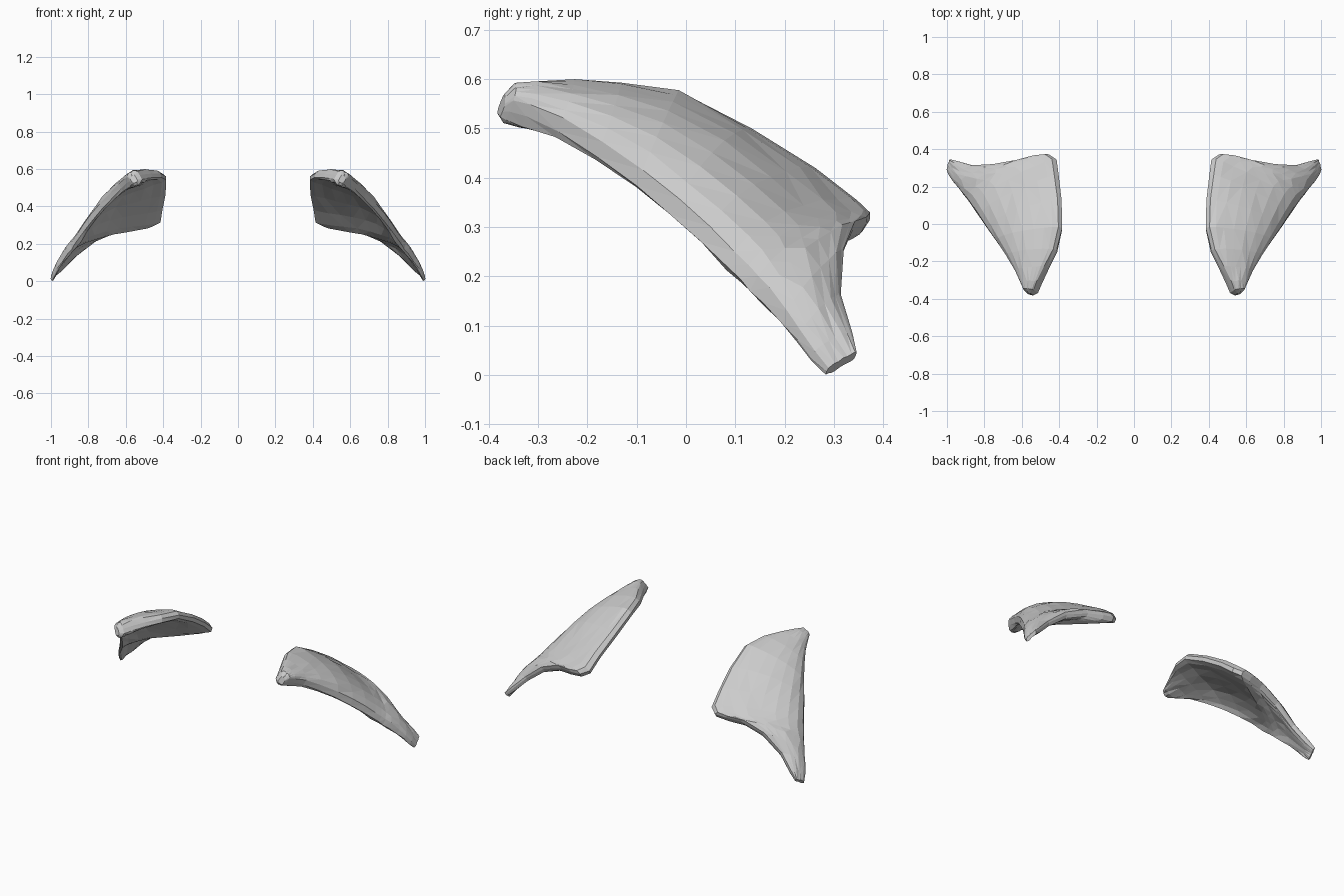
import bpy, bmesh, math, random
from mathutils import Vector

cube = bpy.data.objects.get("Cube")
if cube:
    bpy.data.objects.remove(cube)

bone = bpy.data.materials.new("pale grey")
bone.use_nodes = True
bone.diffuse_color = (0.6, 0.6, 0.6, 1)
bone.node_tree.nodes["Principled BSDF"].inputs["Base Color"].default_value = (0.6, 0.6, 0.6, 1)

# Ribs of the blade: outer edge point, inner/back edge point, half thickness, bulge
RIBS = [
    ((.57, -.372, .535), (.545, -.376, .555), .022, 0),
    ((.58, -.358, .535), (.525, -.36, .567), .042, 0),
    ((.595, -.325, .525), (.505, -.315, .572), .046, .003),
    ((.625, -.26, .495), (.465, -.235, .577), .042, .015),
    ((.675, -.18, .445), (.415, -.14, .577), .038, .032),
    ((.73, -.10, .385), (.385, -.02, .562), .038, .045),
    ((.78, -.03, .325), (.388, .13, .485), .037, .052),
    ((.82, .03, .268), (.403, .26, .40), .038, .052),
    ((.855, .08, .22), (.415, .345, .335), .04, .048),
    ((.875, .11, .192), (.455, .372, .312), .04, .045),
    ((.89, .13, .172), (.52, .365, .305), .036, .042),
    ((.91, .155, .148), (.61, .34, .297), .032, .038),
    ((.94, .195, .105), (.74, .317, .245), .028, .03),
    ((.965, .225, .07), (.86, .312, .155), .024, .018),
    ((.985, .255, .035), (.94, .335, .075), .02, .008),
    ((.998, .285, .006), (.98, .345, .04), .012, 0),
]
NORMAL = Vector((.48, .32, .81)).normalized()
RING = 20


def rib_ring(bm, outer, inner, half, bulge, rng):
    """One closed, blunt-edged cross-section, arched mostly near the outer edge."""
    a, b = Vector(outer), Vector(inner)
    ring = []
    for i in range(RING):
        t = math.tau * i / RING
        s = .5 - .5 * math.cos(t)
        lift = math.copysign(abs(math.sin(t)) ** .45, math.sin(t)) * half
        lift += math.sin(math.pi * s ** .65) * bulge + rng.uniform(-.003, .003)
        ring.append(bm.verts.new(a.lerp(b, s) + NORMAL * lift))
    return ring


def make_blade(name, side):
    rng = random.Random(4)
    bm = bmesh.new()
    rings = [rib_ring(bm, *rib, rng) for rib in RIBS]
    for r0, r1 in zip(rings, rings[1:]):
        for i in range(RING):
            j = (i + 1) % RING
            bm.faces.new((r0[i], r0[j], r1[j], r1[i]))
    bm.faces.new(rings[0])
    bm.faces.new(rings[-1])
    for v in bm.verts:
        v.co.x *= side
        v.co.z = max(v.co.z, 0)
    bmesh.ops.triangulate(bm, faces=bm.faces[:])
    bmesh.ops.recalc_face_normals(bm, faces=bm.faces[:])
    mesh = bpy.data.meshes.new(name)
    bm.to_mesh(mesh)
    bm.free()
    mesh.materials.append(bone)
    obj = bpy.data.objects.new(name, mesh)
    bpy.context.collection.objects.link(obj)


# Matching pair of blades
make_blade("left_blade", 1)
make_blade("right_blade", -1)
